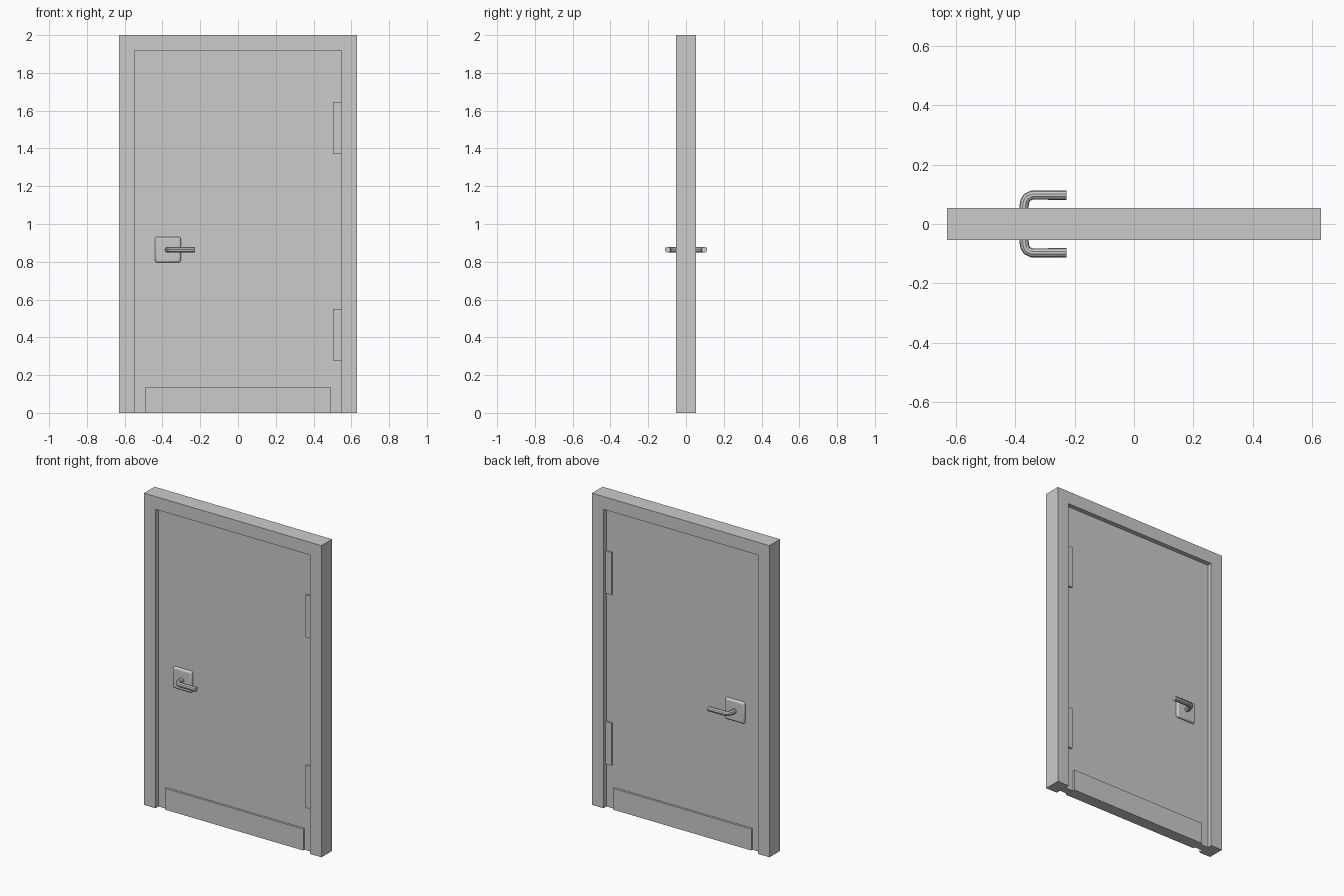
import bpy, bmesh
from mathutils import Vector

if "Cube" in bpy.data.objects:
    bpy.data.objects.remove(bpy.data.objects["Cube"])


def finish(name, bm, mirror=False):
    mesh = bpy.data.meshes.new(name)
    bmesh.ops.recalc_face_normals(bm, faces=bm.faces)
    bm.to_mesh(mesh)
    bm.free()
    ob = bpy.data.objects.new(name, mesh)
    bpy.context.collection.objects.link(ob)
    if mirror:  # repeat on the back side of the door
        mod = ob.modifiers.new("both_sides", 'MIRROR')
        mod.use_axis = (False, True, False)
        mod.use_mirror_merge = False
    return ob


def extrude_profile(name, pts, y0, y1, mirror=False):
    """Extrude an x-z outline from y0 to y1."""
    bm = bmesh.new()
    face = bm.faces.new([bm.verts.new((x, y0, z)) for x, z in pts])
    new = bmesh.ops.extrude_face_region(bm, geom=[face])["geom"]
    bmesh.ops.translate(bm, vec=(0, y1 - y0, 0),
                        verts=[v for v in new if isinstance(v, bmesh.types.BMVert)])
    return finish(name, bm, mirror)


def box(name, x0, x1, y0, y1, z0, z1, mirror=False):
    return extrude_profile(name, [(x0, z0), (x1, z0), (x1, z1), (x0, z1)], y0, y1, mirror)


def smooth(ob):
    bpy.ops.object.select_all(action='DESELECT')
    ob.select_set(True)
    bpy.context.view_layer.objects.active = ob
    bpy.ops.object.shade_smooth_by_angle()


W, IN, TOP, D = 0.63, 0.548, 1.918, 0.054   # frame half width, opening, depth
DOOR = 0.024                                # door half thickness

# Frame (open at the floor) and door leaf
extrude_profile("door_frame", [(-W, 0), (-IN, 0), (-IN, TOP), (IN, TOP),
                               (IN, 0), (W, 0), (W, 2), (-W, 2)], -D, D)
box("door_leaf", -IN, IN, -DOOR, DOOR, 0, TOP)

# Kick plates and hinges on both faces
box("kick_plate", -0.49, 0.49, -DOOR - 0.014, -DOOR, 0, 0.137, True)
for name, z in (("lower_hinge", 0.278), ("upper_hinge", 1.373)):
    box(name, 0.504, IN, -DOOR - 0.012, -DOOR, z, z + 0.272, True)

# Handle plate with rounded edges
HX, HZ = -0.371, 0.864
plate = box("handle_plate", HX - 0.068, HX + 0.068, -DOOR - 0.016, -DOOR + 0.014,
            HZ - 0.068, HZ + 0.068, True)
bev = plate.modifiers.new("rounding", 'BEVEL')
bev.width, bev.segments = 0.011, 3
plate.modifiers.move(1, 0)
smooth(plate)

# Lever handle: round section swept along a bent path
path = [(HX, -0.025), (HX, -0.055), (HX + 0.003, -0.076), (HX + 0.011, -0.090),
        (HX + 0.027, -0.097), (-0.228, -0.097)]
curve = bpy.data.curves.new("lever_path", 'CURVE')
curve.dimensions = '3D'
curve.bevel_depth, curve.bevel_resolution = 0.0155, 3
curve.use_fill_caps = True
spline = curve.splines.new('POLY')
spline.points.add(len(path) - 1)
for p, (x, y) in zip(spline.points, path):
    p.co = (x, y, HZ, 1)
tmp = bpy.data.objects.new("lever_path", curve)
bpy.context.collection.objects.link(tmp)
bm = bmesh.new()
bm.from_mesh(tmp.evaluated_get(bpy.context.evaluated_depsgraph_get()).to_mesh())
bmesh.ops.remove_doubles(bm, verts=bm.verts, dist=1e-5)
bpy.data.objects.remove(tmp)
smooth(finish("lever_handle", bm, True))
